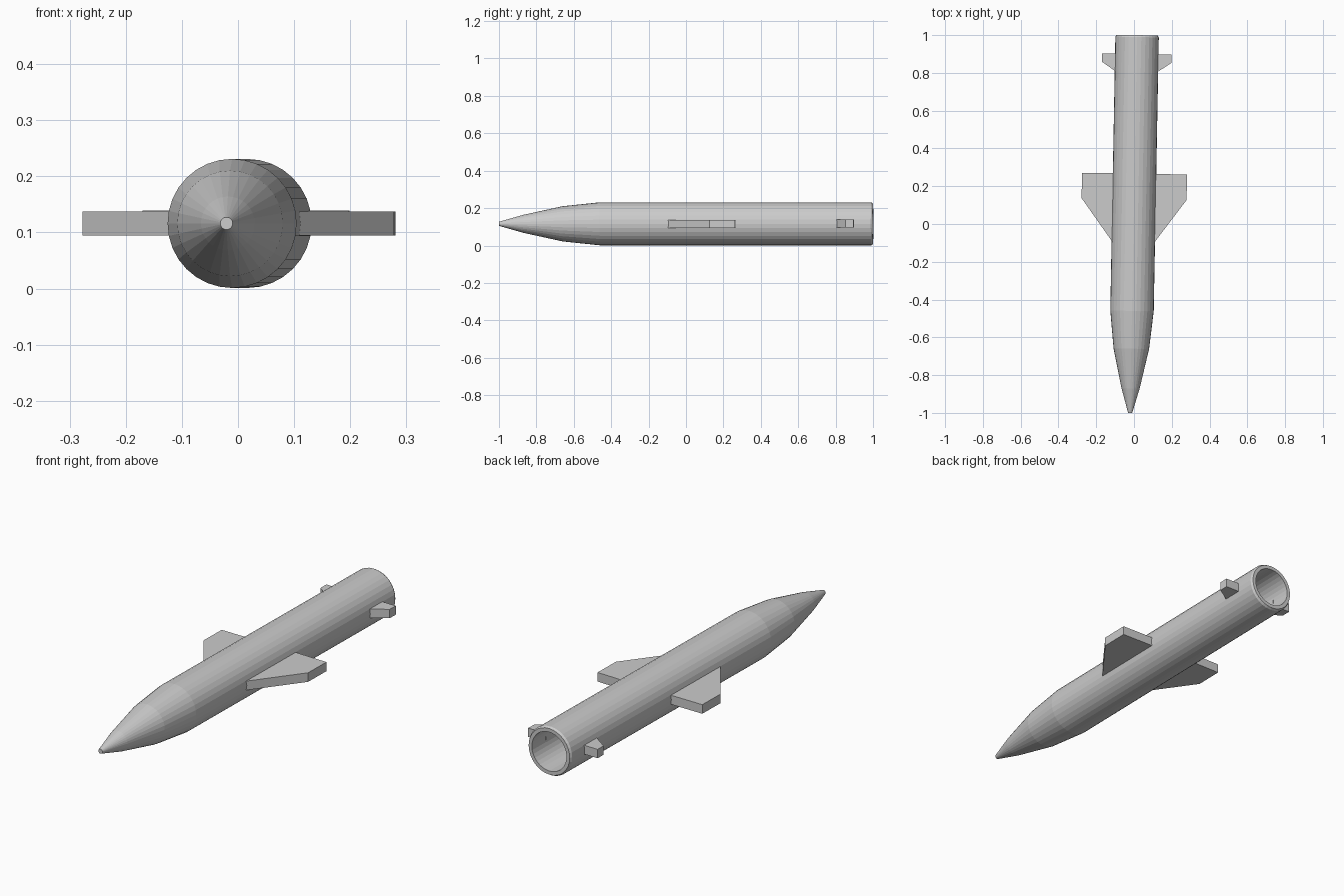
import bpy, bmesh
from math import sin, cos, pi
from mathutils import Matrix

if "Cube" in bpy.data.objects:
    bpy.data.objects.remove(bpy.data.objects["Cube"])

SIDES = 32
AXIS_Z = 0.116
# The whole model is yawed slightly about z
PLACE = Matrix.Translation((-0.002, 0, AXIS_Z)) @ Matrix.Rotation(-0.0185, 4, 'Z')


def finish(name, bm):
    bmesh.ops.recalc_face_normals(bm, faces=bm.faces)
    bm.transform(PLACE)
    mesh = bpy.data.meshes.new(name)
    bm.to_mesh(mesh)
    bm.free()
    obj = bpy.data.objects.new(name, mesh)
    bpy.context.collection.objects.link(obj)
    return obj


def lathe(name, profile):
    """Revolve (y, radius) pairs round the long axis, capping both ends."""
    bm = bmesh.new()
    rings = [[bm.verts.new((r * cos(2 * pi * i / SIDES), y, r * sin(2 * pi * i / SIDES)))
              for i in range(SIDES)] for y, r in profile]
    for a, b in zip(rings, rings[1:]):
        for i in range(SIDES):
            j = (i + 1) % SIDES
            bm.faces.new((a[i], a[j], b[j], b[i]))
    bm.faces.new(rings[0])
    bm.faces.new(rings[-1])
    return finish(name, bm)


def fin(name, side, outline, z, half):
    """Flat slab from an (x, y) outline, mirrored by side."""
    bm = bmesh.new()
    face = bm.faces.new([bm.verts.new((side * x, y, z - half)) for x, y in outline])
    top = bmesh.ops.extrude_face_region(bm, geom=[face])
    verts = [v for v in top['geom'] if isinstance(v, bmesh.types.BMVert)]
    bmesh.ops.translate(bm, verts=verts, vec=(0, 0, 2 * half))
    return finish(name, bm)


# Body: nose cone, tube, chamfered tail rim and hollow exhaust
lathe("body", [(-1.0, 0.011), (-0.87, 0.048), (-0.66, 0.094), (-0.46, 0.115),
               (0.99, 0.115), (1.0, 0.109), (1.0, 0.092), (0.4, 0.092)])

# Wings and tail fins on both sides
wing = [(0.09, -0.125), (0.278, 0.132), (0.278, 0.266), (0.09, 0.268)]
tail = [(0.09, 0.79), (0.113, 0.808), (0.184, 0.856), (0.184, 0.9), (0.09, 0.9)]
for side, label in ((1, "right"), (-1, "left")):
    fin(label + "_wing", side, wing, 0.0, 0.0215)
    fin(label + "_tail_fin", side, tail, 0.002, 0.021)
